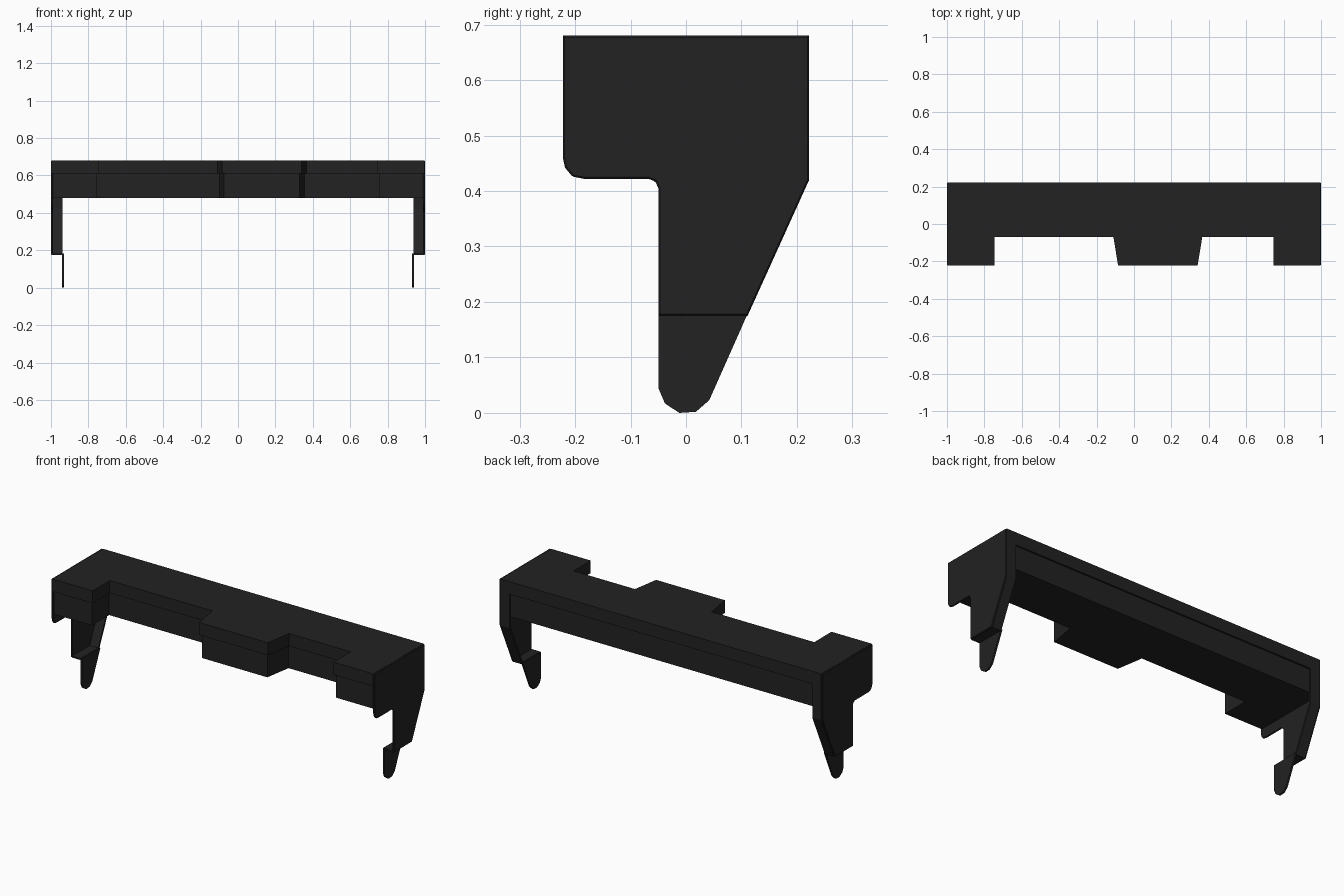
import bpy, bmesh
from mathutils import Vector

if "Cube" in bpy.data.objects:
    bpy.data.objects.remove(bpy.data.objects["Cube"], do_unlink=True)

black = bpy.data.materials.new("matte_black")
black.use_nodes = True
black.diffuse_color = (0.016, 0.016, 0.016, 1)
shader = black.node_tree.nodes["Principled BSDF"]
shader.inputs["Base Color"].default_value = black.diffuse_color
shader.inputs["Roughness"].default_value = 0.8


def prism(name, outline, axis, start, end, bevel=0):
    """Extrude a 2D outline along x (outline is y, z) or z (outline is x, y)."""
    bm = bmesh.new()

    def place(a, b):
        return (start, a, b) if axis == "x" else (a, b, start)

    face = bm.faces.new([bm.verts.new(place(a, b)) for a, b in outline])
    new = bmesh.ops.extrude_face_region(bm, geom=[face])["geom"]
    step = Vector((end - start, 0, 0)) if axis == "x" else Vector((0, 0, end - start))
    bmesh.ops.translate(bm, verts=[g for g in new if isinstance(g, bmesh.types.BMVert)], vec=step)
    bmesh.ops.recalc_face_normals(bm, faces=bm.faces)
    mesh = bpy.data.meshes.new(name)
    bm.to_mesh(mesh)
    bm.free()
    mesh.materials.append(black)
    obj = bpy.data.objects.new(name, mesh)
    bpy.context.collection.objects.link(obj)
    if bevel:
        mod = obj.modifiers.new("edge", "BEVEL")
        mod.width = bevel
        mod.segments = 1
    return obj


def shelf_outline(inset):
    """Plan with two end blocks and a tapered centre block along the front."""
    i = inset
    front, step, back, side = -0.222 + i, -0.07 + i, 0.222 - i, 0.992
    return [(-side, back), (-side, front), (-0.745 - i, front), (-0.745 - i, step),
            (-0.11 + i, step), (-0.085 + i, front), (0.34 - i, front), (0.365 - i, step),
            (0.745 + i, step), (0.745 + i, front), (side, front), (side, back)]


# Top slab with the slightly recessed fascia below it
prism("top_slab", shelf_outline(0), "z", 0.61, 0.68)
prism("lower_body", shelf_outline(0.01), "z", 0.48, 0.612)

# Outer side skin, folded rear wall with ledge, and hanging tab
skin = [(-0.222, 0.68), (-0.222, 0.46), (-0.218, 0.442), (-0.205, 0.426), (-0.184, 0.422),
        (-0.068, 0.422), (-0.055, 0.417), (-0.05, 0.405), (-0.05, 0.175),
        (0.111, 0.175), (0.222, 0.42), (0.222, 0.68)]
fold = [(0.222, 0.612), (0.222, 0.42), (0.111, 0.175), (-0.05, 0.175),
        (-0.05, 0.185), (0.104, 0.185), (0.21, 0.422), (0.21, 0.612)]
tab = [(-0.05, 0.183), (-0.05, 0.045), (-0.038, 0.017), (-0.012, 0), (0.018, 0.002),
       (0.042, 0.023), (0.113, 0.183)]

for side, sign in (("left", 1), ("right", -1)):
    prism(side + "_side_skin", skin, "x", sign * 0.99, sign, 0.003)
    prism(side + "_rear_fold", fold, "x", sign * 0.937, sign * 0.992)
    prism(side + "_hanging_tab", tab, "x", sign * 0.931, sign * 0.941)
